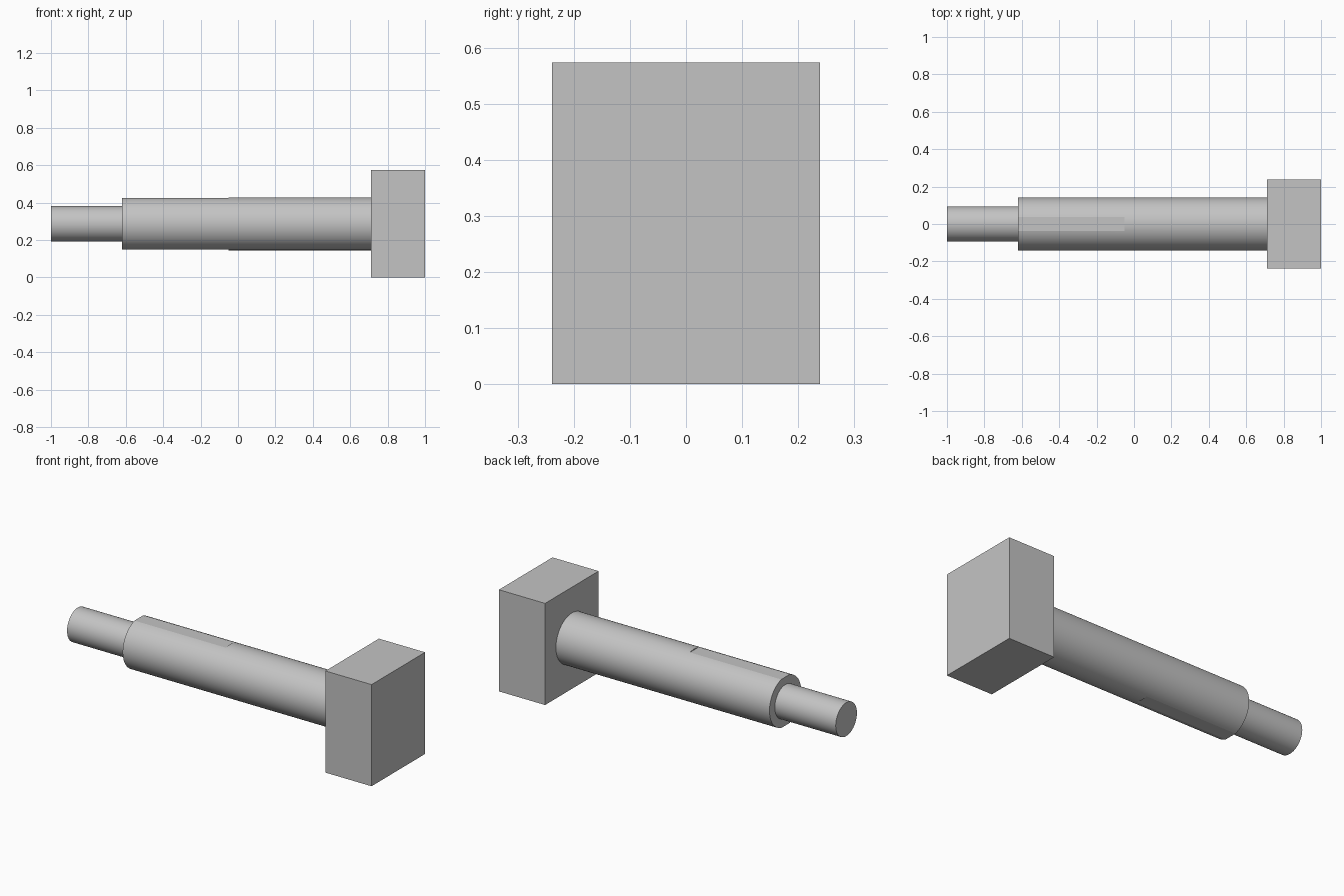
import bpy, bmesh
from math import sin, cos, tau, radians

cube = bpy.data.objects.get("Cube")
if cube:
    bpy.data.objects.remove(cube, do_unlink=True)

AXIS_Z = 0.2865
SIDES = 72

steel = bpy.data.materials.new("plain grey")
steel.use_nodes = True
grey = (0.55, 0.55, 0.55, 1)
steel.diffuse_color = grey
steel.node_tree.nodes["Principled BSDF"].inputs["Base Color"].default_value = grey


def finish(name, bm):
    bmesh.ops.recalc_face_normals(bm, faces=bm.faces)
    mesh = bpy.data.meshes.new(name)
    bm.to_mesh(mesh)
    bm.free()
    mesh.materials.append(steel)
    obj = bpy.data.objects.new(name, mesh)
    bpy.context.collection.objects.link(obj)
    return obj


def rod(name, sections):
    """Closed rod along x; each section is (x, radius, half height of the flats)."""
    bm = bmesh.new()
    rings = []
    for x, r, flat in sections:
        ring = []
        for i in range(SIDES):
            a = tau * i / SIDES
            z = max(-flat, min(flat, r * sin(a)))
            ring.append(bm.verts.new((x, r * cos(a), AXIS_Z + z)))
        rings.append(ring)
    for a, b in zip(rings, rings[1:]):
        for i in range(SIDES):
            j = (i + 1) % SIDES
            pair = (a[i], a[j], b[j], b[i])
            # skip the zero-area walls where neighbouring sections coincide
            if (pair[0].co - pair[3].co).length + (pair[1].co - pair[2].co).length > 1e-6:
                bm.faces.new(pair)
    bm.faces.new(rings[0])
    bm.faces.new(rings[-1])
    bmesh.ops.remove_doubles(bm, verts=bm.verts, dist=1e-5)
    obj = finish(name, bm)
    bpy.ops.object.select_all(action='DESELECT')
    obj.select_set(True)
    bpy.context.view_layer.objects.active = obj
    bpy.ops.object.shade_smooth_by_angle(angle=radians(12))


# Shaft: shallow flats above and below on the outer half, fully round near the head
R, FLAT = 0.1417, 0.1369
rod("shaft", [(-0.62, R, FLAT), (-0.05, R, FLAT), (-0.05, R, R), (0.72, R, R)])

# Narrow end pin
rod("end_pin", [(-1.0, 0.0945, 1), (-0.61, 0.0945, 1)])

# Rectangular head block
bm = bmesh.new()
bmesh.ops.create_cube(bm, size=1)
bmesh.ops.scale(bm, vec=(0.288, 0.477, 2 * AXIS_Z), verts=bm.verts)
bmesh.ops.translate(bm, vec=(0.856, 0, AXIS_Z), verts=bm.verts)
finish("head_block", bm)
